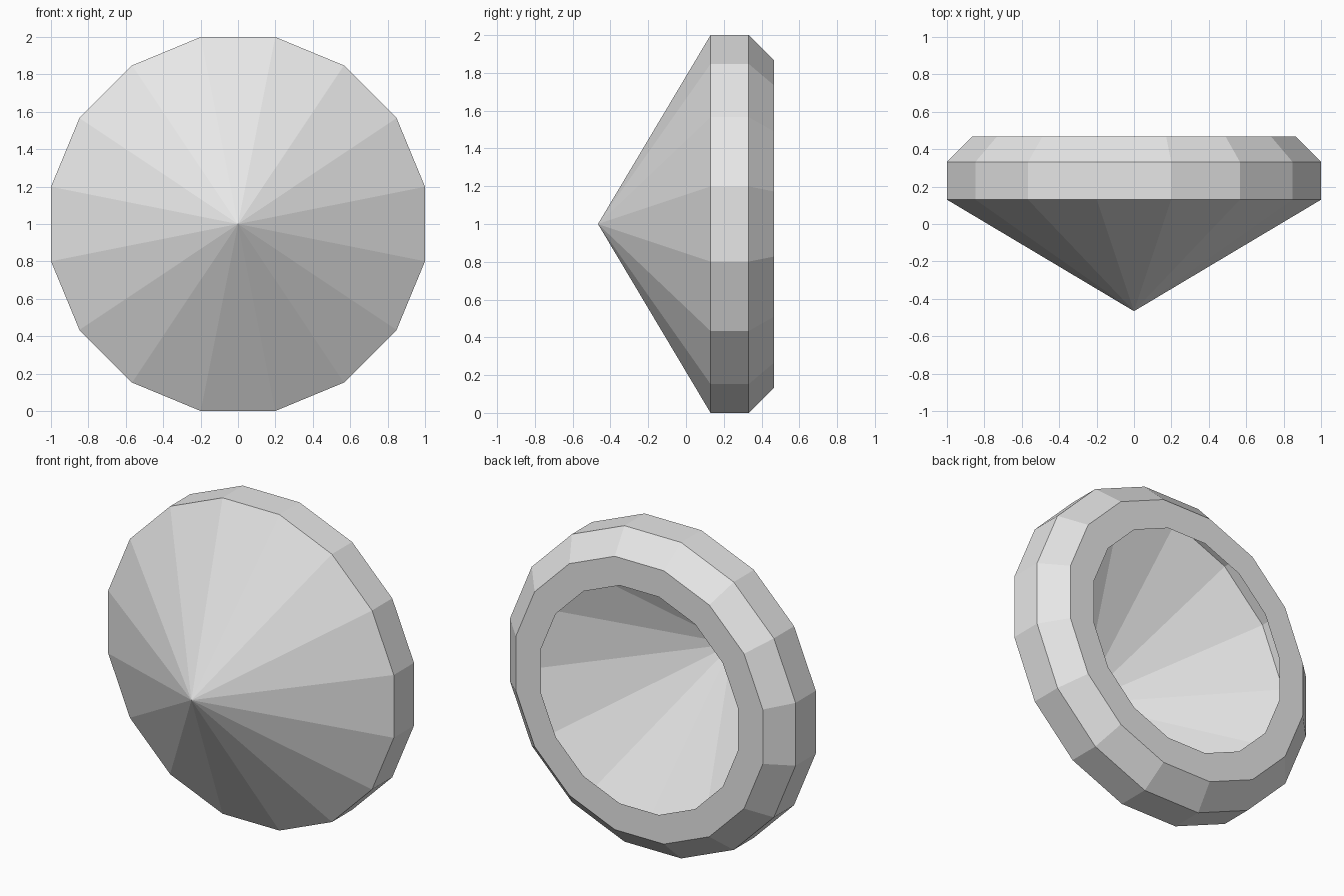
import bpy, bmesh, math

if "Cube" in bpy.data.objects:
    bpy.data.objects.remove(bpy.data.objects["Cube"])

SIDES = 16
TIP_Y = -0.466
# (distance from axis to flat side, y) for each ring, from cone base to back opening
PROFILE = [(1.0, 0.13), (1.0, 0.332), (0.865, 0.467), (0.69, 0.467)]

grey = bpy.data.materials.new("light grey")
grey.diffuse_color = (0.8, 0.8, 0.8, 1.0)
grey.use_nodes = True
grey.node_tree.nodes["Principled BSDF"].inputs["Base Color"].default_value = grey.diffuse_color


def ring(bm, apothem, y):
    """Ring of vertices around the y axis, flat sides facing up, down and sideways."""
    r = apothem / math.cos(math.pi / SIDES)
    angles = [(k + 0.5) * math.tau / SIDES for k in range(SIDES)]
    return [bm.verts.new((r * math.cos(a), y, 1 + r * math.sin(a))) for a in angles]


bm = bmesh.new()
rings = [ring(bm, a, y) for a, y in PROFILE]
tip = bm.verts.new((0, TIP_Y, 1))
for k in range(SIDES):
    n = (k + 1) % SIDES
    # pointed front
    bm.faces.new((tip, rings[0][k], rings[0][n]))
    # straight band, bevel and flat back rim around the opening
    for front, back in zip(rings, rings[1:]):
        bm.faces.new((front[k], back[k], back[n], front[n]))

mesh = bpy.data.meshes.new("hollow_gem_shell")
bm.to_mesh(mesh)
bm.free()
mesh.materials.append(grey)
shell = bpy.data.objects.new("hollow_gem_shell", mesh)
bpy.context.collection.objects.link(shell)
